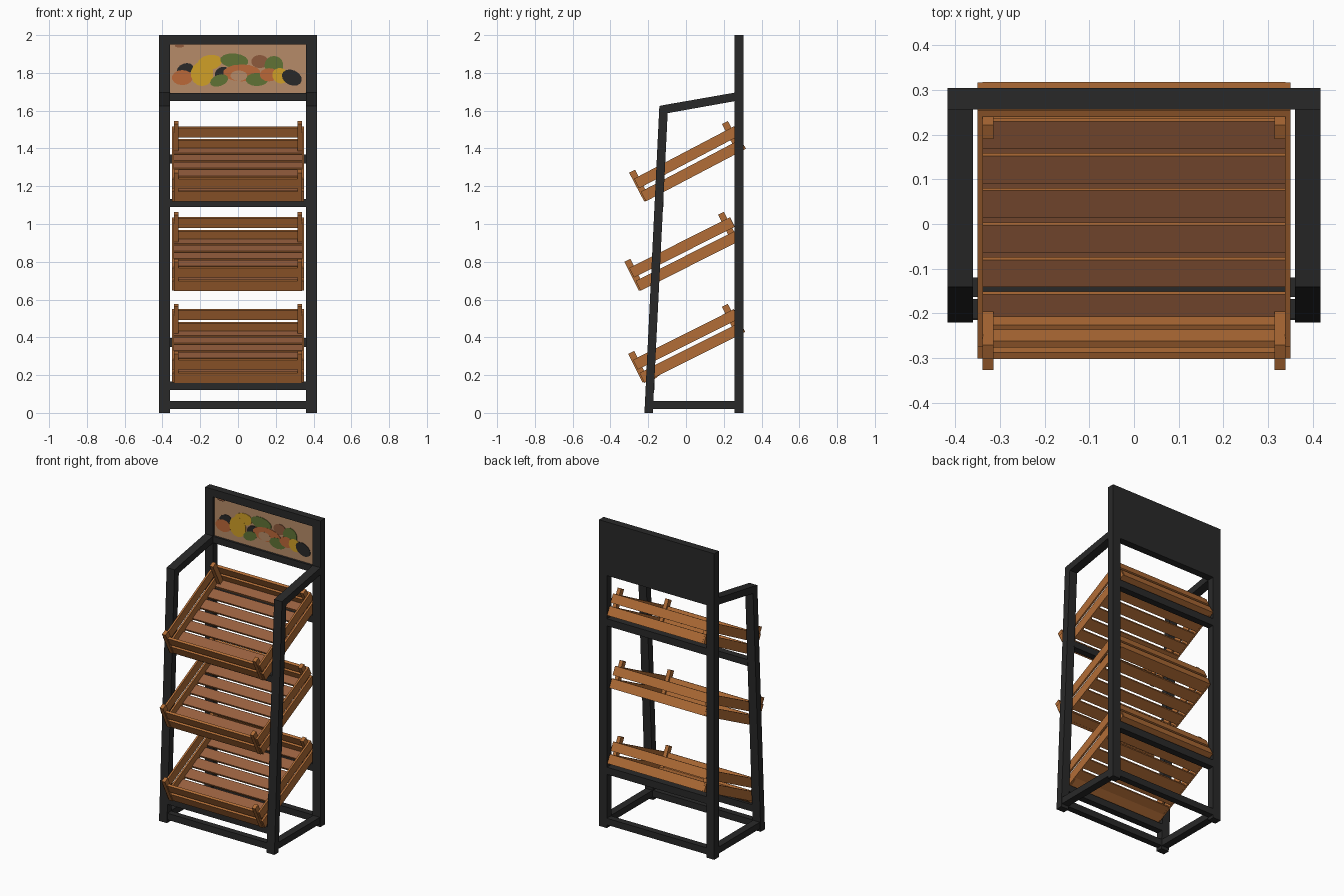
import bpy, bmesh, math
from mathutils import Matrix, Vector

if "Cube" in bpy.data.objects:
    bpy.data.objects.remove(bpy.data.objects["Cube"])


def mat(name, r, g, b):
    m = bpy.data.materials.new(name)
    m.diffuse_color = (r, g, b, 1)
    m.use_nodes = True
    m.node_tree.nodes["Principled BSDF"].inputs["Base Color"].default_value = m.diffuse_color
    return m


BLACK = mat("frame_black", .022, .022, .022)
WOOD = mat("warm_wood", .45, .155, .038)
FLOOR = mat("floor_wood", .31, .115, .048)
TAN = mat("picture_tan", .47, .26, .14)
YELLOW = mat("picture_yellow", .63, .35, .02)
GREEN = mat("picture_green", .115, .17, .035)
ORANGE = mat("picture_orange", .50, .14, .04)
BROWN = mat("picture_brown", .27, .10, .045)


def finish(name, bm, *mats):
    bmesh.ops.recalc_face_normals(bm, faces=bm.faces)
    me = bpy.data.meshes.new(name)
    bm.to_mesh(me)
    bm.free()
    for m in mats:
        me.materials.append(m)
    ob = bpy.data.objects.new(name, me)
    bpy.context.collection.objects.link(ob)
    return ob


def add_box(bm, x0, x1, y0, y1, z0, z1):
    m = Matrix.Translation(((x0 + x1) / 2, (y0 + y1) / 2, (z0 + z1) / 2))
    m = m @ Matrix.Diagonal((x1 - x0, y1 - y0, z1 - z0, 1))
    bmesh.ops.create_cube(bm, size=1, matrix=m)


def box(name, m, *dims):
    bm = bmesh.new()
    add_box(bm, *dims)
    return finish(name, bm, m)


def prism(name, m, x0, x1, yz):
    """Extrude a side profile along x."""
    bm = bmesh.new()
    f = bm.faces.new([bm.verts.new((x0, y, z)) for y, z in yz])
    r = bmesh.ops.extrude_face_region(bm, geom=[f])
    vs = [v for v in r["geom"] if isinstance(v, bmesh.types.BMVert)]
    bmesh.ops.translate(bm, verts=vs, vec=(x1 - x0, 0, 0))
    return finish(name, bm, m)


# Side frames: upright back post, leaning front post, sloped arm, base rail
for side, x0, x1 in (("left", -.417, -.36), ("right", .36, .417)):
    box(side + "_back_post", BLACK, x0, x1, .256, .304, 0, 2)
    prism(side + "_front_post", BLACK, x0, x1,
          [(-.22, 0), (-.176, 0), (-.097, 1.587), (-.099, 1.633), (-.141, 1.625)])
    prism(side + "_top_arm", BLACK, x0, x1,
          [(-.097, 1.587), (-.099, 1.633), (.256, 1.695), (.256, 1.65)])
    box(side + "_base_rail", BLACK, x0 + .004, x1 - .004, -.19, .26, .02, .063)

# Cross rails
for name, y0, y1, z0, z1 in (
        ("front_base_rail", -.215, -.175, .02, .063),
        ("back_base_rail", .26, .302, .02, .063),
        ("lower_front_rail", -.212, -.168, .12, .165),
        ("upper_front_rail", -.163, -.12, 1.09, 1.132),
        ("lower_back_rail", .258, .302, .35, .397),
        ("upper_back_rail", .258, .302, 1.32, 1.367),
        ("sign_bottom_rail", .256, .304, 1.65, 1.693),
        ("sign_top_rail", .256, .304, 1.95, 2.0)):
    box(name, BLACK, -.362, .362, y0, y1, z0, z1)

# Sign board with picture plate
box("sign_back_panel", BLACK, -.362, .362, .275, .304, 1.65, 2.0)
box("sign_picture", TAN, -.36, .36, .270, .276, 1.692, 1.952)

# Painted produce shapes: colour, x, z, half width, half height, turn
blobs = [
    (BLACK, -.28, 1.82, .045, .03, 20), (ORANGE, -.295, 1.775, .055, .04, 0),
    (YELLOW, -.15, 1.855, .065, .04, 10), (YELLOW, -.19, 1.795, .06, .065, 0),
    (BLACK, -.085, 1.80, .04, .03, 30), (GREEN, -.02, 1.865, .075, .038, -5),
    (ORANGE, .02, 1.80, .10, .045, 0), (GREEN, -.10, 1.76, .05, .03, 20),
    (BROWN, .115, 1.86, .045, .035, 0), (GREEN, .10, 1.765, .06, .035, 0),
    (TAN, .005, 1.785, .045, .028, 0), (GREEN, .19, 1.84, .05, .05, -30),
    (ORANGE, .165, 1.79, .05, .035, 0), (YELLOW, .225, 1.785, .045, .04, -30),
    (BLACK, .285, 1.775, .055, .04, -25), (BROWN, -.31, 1.943, .025, .009, 0)]
for i, (m, x, z, w, h, a) in enumerate(blobs):
    bm = bmesh.new()
    M = (Matrix.Translation((x, .2692 - i * .0003, z))
         @ Matrix.Rotation(math.radians(-a), 4, 'Y')
         @ Matrix.Diagonal((w, 1, h, 1)) @ Matrix.Rotation(math.pi / 2, 4, 'X'))
    bmesh.ops.create_cone(bm, cap_ends=True, segments=14, radius1=1,
                          radius2=1, depth=.003, matrix=M)
    finish("picture_shape_%d" % i, bm, m)


def crate(name, y, z, angle):
    """Slatted tray, 0.6 deep, tilted towards the front."""
    M = Matrix.Translation((0, y, z)) @ Matrix.Rotation(math.radians(angle), 4, 'X')
    M = M @ Matrix.Translation((0, 0, -.087))
    # wall boards, two per side
    bm = bmesh.new()
    for z0, z1 in ((0, .058), (.078, .135)):
        for s in (-1, 1):
            add_box(bm, *sorted((s * .338, s * .35)), -.297, .3, z0, z1)
        add_box(bm, -.339, .339, -.298, -.282, z0, z1)
        add_box(bm, -.339, .339, .284, .301, z0, z1)
    bm.transform(M)
    finish(name + "_walls", bm, WOOD)
    # corner posts
    bm = bmesh.new()
    for s in (-1, 1):
        for y0, y1 in ((-.305, -.27), (.25, .285)):
            add_box(bm, *sorted((s * .314, s * .3385)), y0, y1, .004, .175)
    bm.transform(M)
    finish(name + "_corner_posts", bm, WOOD)
    # floor slats, worn colour on the upper faces
    bm = bmesh.new()
    for i in range(7):
        y0 = -.296 + i * .0873
        add_box(bm, -.339, .339, y0, y0 + .069, .001, .015)
    bm.normal_update()
    for f in bm.faces:
        f.material_index = 1 if f.normal.z > .5 else 0
    bm.transform(M)
    finish(name + "_floor_slats", bm, WOOD, FLOOR)


crate("top_crate", .010, 1.335, 27.7)
crate("middle_crate", -.014, .858, 26.7)
crate("bottom_crate", .006, .371, 26.7)

# Wedge strip under the front of the bottom crate
prism("bottom_crate_wedge", WOOD, -.34, .34,
      [(-.23, .205), (-.195, .157), (-.13, .207), (-.14, .215)])
